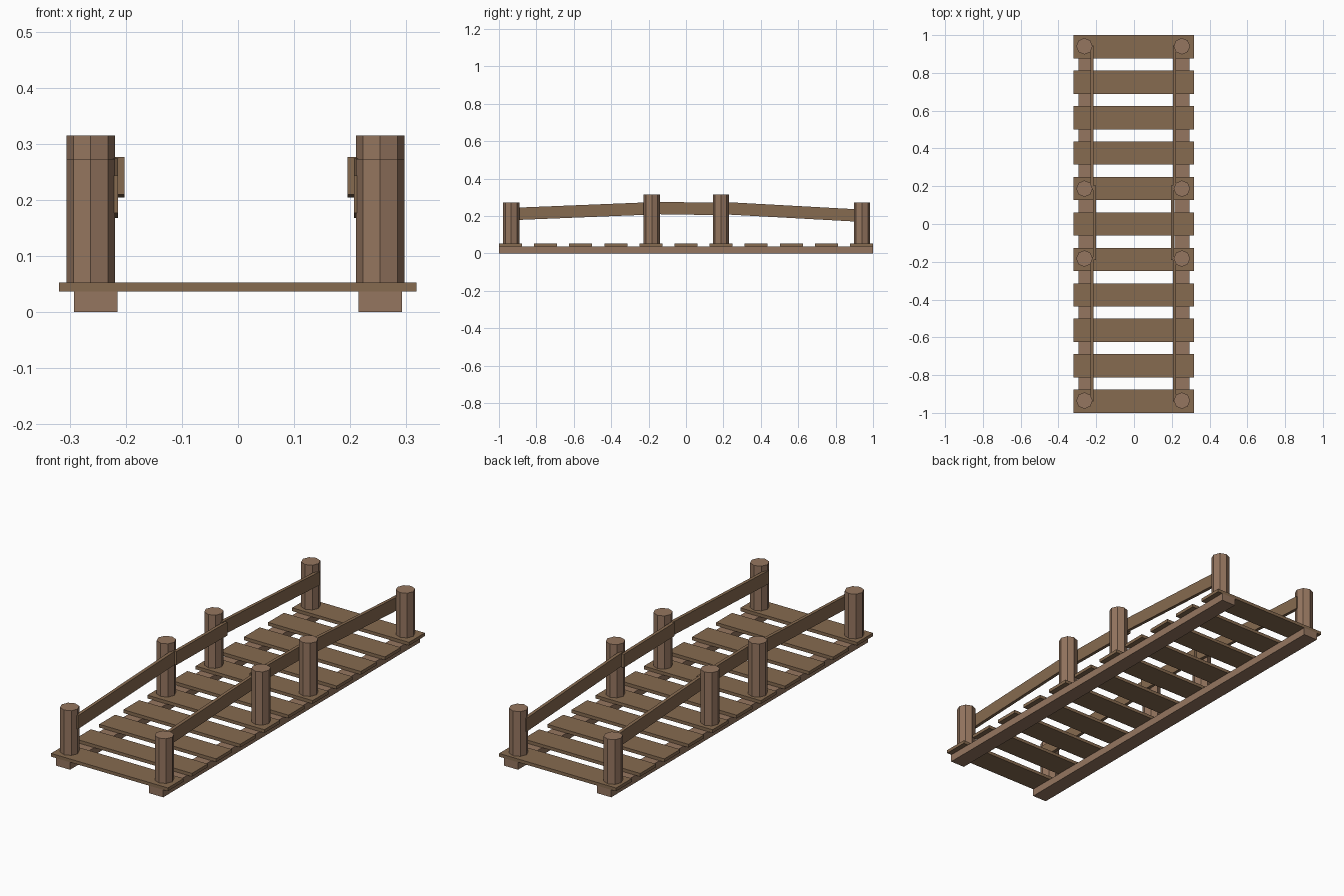
import bpy, bmesh, math
from mathutils import Vector

if "Cube" in bpy.data.objects:
    bpy.data.objects.remove(bpy.data.objects["Cube"])


def material(name, color):
    m = bpy.data.materials.new(name)
    m.diffuse_color = (*color, 1)
    m.use_nodes = True
    m.node_tree.nodes["Principled BSDF"].inputs["Base Color"].default_value = m.diffuse_color
    return m


LOG = material("log_wood", (0.30, 0.18, 0.115))
BOARD = material("board_wood", (0.24, 0.145, 0.08))


def finish(name, bm, mat):
    bmesh.ops.recalc_face_normals(bm, faces=bm.faces)
    me = bpy.data.meshes.new(name)
    bm.to_mesh(me)
    bm.free()
    me.materials.append(mat)
    ob = bpy.data.objects.new(name, me)
    bpy.context.collection.objects.link(ob)
    return ob


def bar(name, x0, x1, y0, y1, low0, low1, height, mat):
    """Board running along y whose underside goes from low0 to low1."""
    bm = bmesh.new()
    profile = [(y0, low0), (y1, low1), (y1, low1 + height), (y0, low0 + height)]
    face = bm.faces.new([bm.verts.new((x0, y, z)) for y, z in profile])
    ext = bmesh.ops.extrude_face_region(bm, geom=[face])
    moved = [v for v in ext["geom"] if isinstance(v, bmesh.types.BMVert)]
    bmesh.ops.translate(bm, verts=moved, vec=Vector((x1 - x0, 0, 0)))
    return finish(name, bm, mat)


def post(name, x, y, z0, z1, radius=0.0435):
    bm = bmesh.new()
    bmesh.ops.create_cone(bm, cap_ends=True, segments=8, radius1=radius,
                          radius2=radius, depth=z1 - z0)
    ob = finish(name, bm, LOG)
    ob.location = (x, y, (z0 + z1) / 2)
    return ob


DECK_LOW, DECK_TOP = 0.037, 0.053

# deck planks
for i in range(11):
    y = -0.9385 + i * 0.1877
    bar(f"plank_{i + 1}", -0.319, 0.318, y - 0.0615, y + 0.0615,
        DECK_LOW, DECK_LOW, DECK_TOP - DECK_LOW, BOARD)

for side, s, post_x, shift in (("left", -1, -0.2625, -0.007), ("right", 1, 0.2535, 0)):
    # support beam
    xa, xb = sorted((s * 0.215, s * 0.2925))
    bar(f"{side}_beam", xa, xb, -1, 1, 0, 0, DECK_LOW, LOG)

    # posts
    for i, (y, top) in enumerate(((-0.935, 0.273), (-0.183, 0.315),
                                  (0.187, 0.315), (0.941, 0.273))):
        post(f"{side}_post_{i + 1}", post_x, y, DECK_TOP, top)

    # handrails: two sloping ends and a nearly level middle
    for part, inner, y0, y1, z0, z1 in (
            ("front", 0.207, -0.94, -0.175, 0.177, 0.208),
            ("middle", 0.195, -0.19, 0.205, 0.210, 0.204),
            ("back", 0.207, 0.18, 0.945, 0.210, 0.168)):
        a = s * inner + shift
        xa, xb = sorted((a, a + s * 0.016))
        bar(f"{side}_{part}_rail", xa, xb, y0, y1, z0, z1, 0.066, BOARD)
